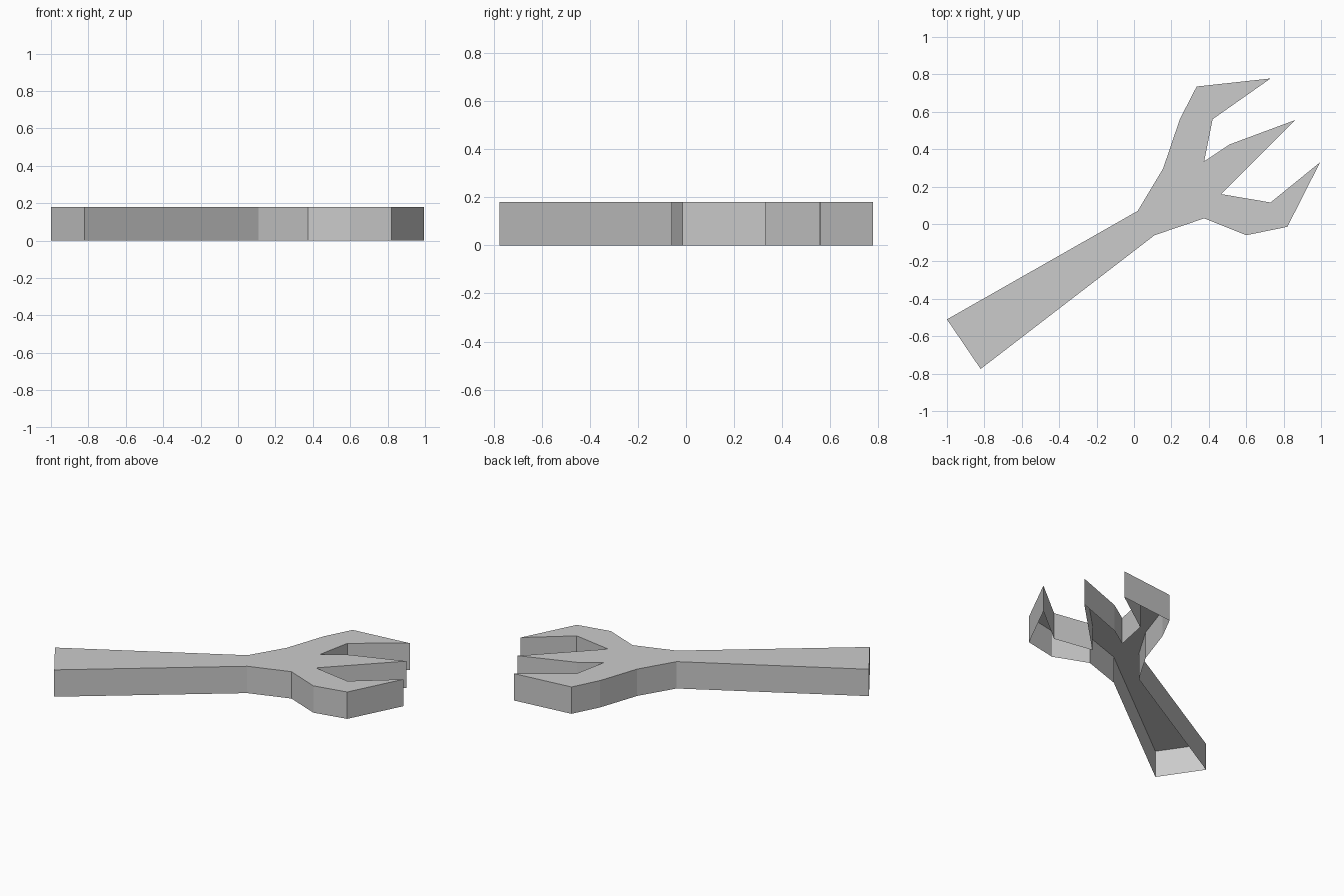
import bpy
import bmesh

HEIGHT = 0.18

# Remove the default object
cube = bpy.data.objects.get("Cube")
if cube:
    bpy.data.objects.remove(cube, do_unlink=True)

# Plain grey material
grey = bpy.data.materials.new("plain_grey")
grey.use_nodes = True
colour = (0.6, 0.6, 0.6, 1)
grey.diffuse_color = colour
grey.node_tree.nodes["Principled BSDF"].inputs["Base Color"].default_value = colour

# Outline sections, counter-clockwise from above
handle_end = [(-1, -0.51), (-0.82, -0.775)]
lower_wrist = [(0.11, -0.06), (0.375, 0.03)]
lower_claw = [(0.6, -0.06), (0.82, -0.015), (0.995, 0.33), (0.73, 0.115)]
middle_claw = [(0.465, 0.16), (0.86, 0.555), (0.51, 0.425), (0.375, 0.335)]
upper_claw = [(0.42, 0.56), (0.73, 0.778), (0.335, 0.735), (0.245, 0.56)]
upper_wrist = [(0.155, 0.295), (0.02, 0.07)]
outline = (handle_end + lower_wrist + lower_claw + middle_claw
           + upper_claw + upper_wrist)

# Flat top sheet with side walls, open underneath
bm = bmesh.new()
top = [bm.verts.new((x, y, HEIGHT)) for x, y in outline]
base = [bm.verts.new((x, y, 0)) for x, y in outline]
bm.faces.new(top)
for i in range(len(outline)):
    j = (i + 1) % len(outline)
    bm.faces.new((base[i], base[j], top[j], top[i]))
bm.normal_update()

mesh = bpy.data.meshes.new("three_claw_arm")
bm.to_mesh(mesh)
bm.free()
mesh.materials.append(grey)
arm = bpy.data.objects.new("three_claw_arm", mesh)
bpy.context.collection.objects.link(arm)
